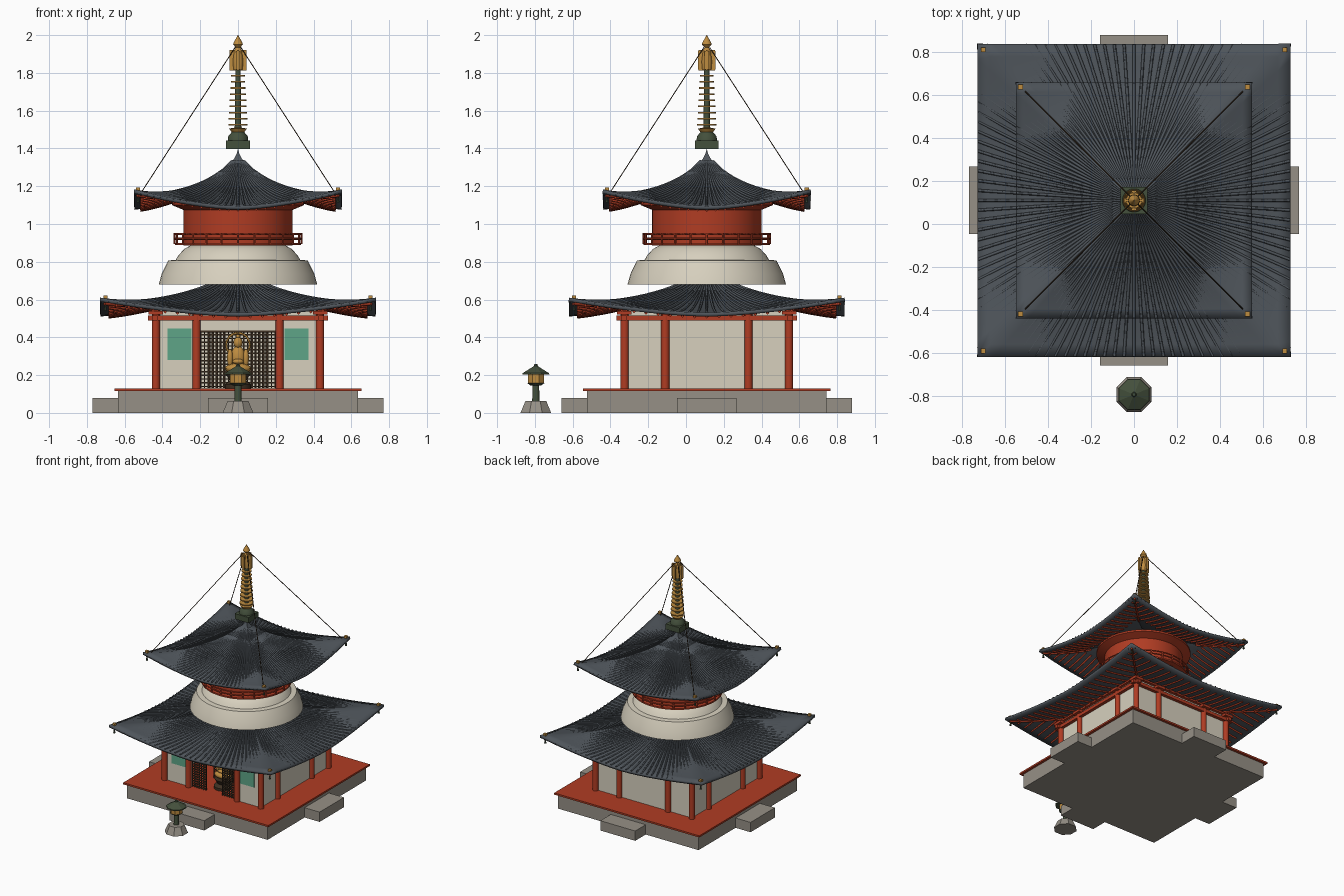
import bpy, bmesh, math
from mathutils import Matrix, Vector

cube = bpy.data.objects.get("Cube")
if cube:
    bpy.data.objects.remove(cube)

CENTRE = Vector((0, 0.11, 0))   # axis of the tower
TAU = math.tau


def material(name, *srgb):
    lin = [((c / 255 + 0.055) / 1.055) ** 2.4 for c in srgb] + [1]
    m = bpy.data.materials.new(name)
    m.use_nodes = True
    m.diffuse_color = lin
    m.node_tree.nodes["Principled BSDF"].inputs["Base Color"].default_value = lin
    return m


RED = material("vermilion", 176, 60, 35)
PLASTER = material("plaster", 215, 208, 190)
STONE = material("stone", 150, 144, 134)
SLATE = material("slate", 78, 84, 90)
GOLD = material("gold", 190, 140, 64)
GREEN = material("window green", 94, 165, 135)
BRONZE = material("dark bronze", 68, 80, 60)
WOOD = material("dark wood", 62, 48, 34)


def finish(name, data, mat, smooth=False):
    ob = bpy.data.objects.new(name, data)
    ob.location = CENTRE
    bpy.context.collection.objects.link(ob)
    data.materials.append(mat)
    if smooth:
        bpy.ops.object.select_all(action='DESELECT')
        ob.select_set(True)
        bpy.context.view_layer.objects.active = ob
        bpy.ops.object.shade_smooth_by_angle(angle=math.radians(35))
    return ob


def mesh_from(bm, name, mat, smooth=False):
    bmesh.ops.recalc_face_normals(bm, faces=bm.faces)
    me = bpy.data.meshes.new(name)
    bm.to_mesh(me)
    bm.free()
    return finish(name, me, mat, smooth)


def turn(k):
    return Matrix.Rotation(k * TAU / 4, 4, 'Z')


def boxes(name, mat, items, turns=1):
    """Boxes given as (centre, size), repeated on the four sides if asked."""
    bm = bmesh.new()
    for k in range(turns):
        for c, s in items:
            bmesh.ops.create_cube(bm, size=1, matrix=turn(k) @ Matrix.Translation(c) @ Matrix.Diagonal((*s, 1)))
    return mesh_from(bm, name, mat)


def lathe(name, mat, profile, n=48, spots=((0, 0),), smooth=True):
    """Closed turned shape from (radius, height) points at each spot."""
    bm = bmesh.new()
    for x, y in spots:
        rings = [[bm.verts.new((x + r * math.cos(TAU * (i + 0.5) / n), y + r * math.sin(TAU * (i + 0.5) / n), z))
                  for i in range(n)] for r, z in profile]
        for a, b in zip(rings, rings[1:]):
            for i in range(n):
                j = (i + 1) % n
                bm.faces.new((a[i], a[j], b[j], b[i]))
        bm.faces.new(rings[0][::-1])
        bm.faces.new(rings[-1])
    return mesh_from(bm, name, mat, smooth)


def balls(name, mat, items):
    bm = bmesh.new()
    for c, s in items:
        bmesh.ops.create_uvsphere(bm, u_segments=16, v_segments=10, radius=1,
                                  matrix=Matrix.Translation(c) @ Matrix.Diagonal((*s, 1)))
    return mesh_from(bm, name, mat, True)


def tubes(name, mat, paths, radius, cyclic=False):
    cu = bpy.data.curves.new(name, 'CURVE')
    cu.dimensions = '3D'
    cu.bevel_depth = radius
    cu.bevel_resolution = 0
    cu.use_fill_caps = True
    for path in paths:
        sp = cu.splines.new('POLY')
        sp.points.add(len(path) - 1)
        sp.use_cyclic_u = cyclic
        for p, co in zip(sp.points, path):
            p.co = (*co, 1)
    return finish(name, cu, mat)


def circle(r, z, n=48):
    return [(r * math.cos(TAU * i / n), r * math.sin(TAU * i / n), z) for i in range(n)]


def roof(label, R, base, rise, lift, start):
    """Curved square roof with tile ribs, rafters and corner ornaments."""
    def raised(t, s):
        return lift * t * t * abs(s) ** 1.6

    def point(t, s, dz=0.0):
        z = base + rise * max(0, 1 - t ** 0.6) ** 1.3 + raised(t, s) + dz
        return Vector((s * t * R, -t * R, z))

    bm = bmesh.new()
    rows, cols = 18, 20
    for k in range(4):
        grid = [[bm.verts.new(turn(k) @ point((i / rows) ** 1.5, 2 * j / cols - 1)) for j in range(cols + 1)]
                for i in range(rows + 1)]
        for a, b in zip(grid, grid[1:]):
            for j in range(cols):
                bm.faces.new((a[j], b[j], b[j + 1], a[j + 1]))
    bmesh.ops.remove_doubles(bm, verts=bm.verts, dist=1e-5)
    bmesh.ops.dissolve_degenerate(bm, edges=bm.edges, dist=1e-6)
    ob = mesh_from(bm, label + "_roof", SLATE, True)
    mod = ob.modifiers.new("thickness", 'SOLIDIFY')
    mod.thickness, mod.offset = 0.02, -1

    # Ribs sink into the surface towards the upturned corners
    ribs, rafters = [], []
    for k in range(4):
        for i in range(-15, 16):
            s = i / 15.8
            t0 = start if i % 2 == 0 else start + 0.12
            ts = [t0 + (0.995 - t0) * j / 11 for j in range(12)]
            ribs.append([turn(k) @ point(t, s, 0.004 - 0.25 * raised(t, s)) for t in ts])
        for i in range(-10, 11):
            x = i * 0.088
            t0 = max(0.58, abs(x) + 0.02)
            ts = [t0 + (0.94 - t0) * j / 4 for j in range(5)]
            rafters.append([turn(k) @ point(t, x / t, -0.027) for t in ts])
        rafters.append([turn(k) @ point(0.5 + 0.47 * j / 5, 1, -0.03) for j in range(6)])
    tubes(label + "_roof_ribs", SLATE, ribs, 0.007)
    tubes(label + "_rafters", RED, rafters, 0.008)
    tip = point(0.962, 1)
    boxes(label + "_corner_caps", GOLD, [(tip + Vector((0, 0, 0.005)), (0.022, 0.022, 0.02))], 4)
    lathe(label + "_wind_bells", BRONZE, [(0.009, tip.z - 0.065), (0.004, tip.z - 0.04), (0.002, tip.z - 0.015)],
          8, [(a * tip.x, b * tip.x) for a in (-1, 1) for b in (-1, 1)])


# Stone base and veranda
boxes("stone_base", STONE, [((0, 0, 0.059), (1.27, 1.27, 0.118))])
boxes("stone_steps", STONE, [((0, -0.7, 0.04), (0.315, 0.14, 0.08))], 4)
boxes("veranda_floor", RED, [((0, 0, 0.123), (1.31, 1.31, 0.014))])

# Lower hall: three closed walls, front wall with a doorway
hall = [((0.42, 0, 0.34), (0.02, 0.86, 0.42)), ((-0.42, 0, 0.34), (0.02, 0.86, 0.42)),
        ((0, 0.42, 0.34), (0.82, 0.02, 0.42)), ((0, -0.42, 0.4925), (0.82, 0.02, 0.115))]
hall += [((s * 0.31, -0.42, 0.2825), (0.22, 0.02, 0.305)) for s in (-1, 1)]
boxes("hall_walls", PLASTER, hall)
boxes("front_windows", GREEN, [((s * 0.31, -0.432, 0.363), (0.128, 0.008, 0.165)) for s in (-1, 1)])
posts = [(0.435, 0.435), (0.22, 0.435), (-0.22, 0.435)]
spots = [tuple((turn(k) @ Vector((x, y, 0))).xy) for k in range(4) for x, y in posts]
lathe("columns", RED, [(0.022, 0.13), (0.022, 0.545)], 16, spots)
boxes("tie_beams", RED, [((0, -0.44, 0.502), (0.955, 0.03, 0.026)), ((0, -0.44, 0.548), (0.93, 0.025, 0.014))], 4)
boxes("column_brackets", RED, [((x, -0.45, 0.53), (0.075, 0.05, 0.02)) for x in (-0.435, -0.22, 0.22, 0.435)], 4)


# Lattice doors
def lattice(x0, x1, y):
    nx = round((x1 - x0) / 0.02)
    bars = [((x0 + (x1 - x0) * i / nx, y, 0.283), (0.007, 0.008, 0.305)) for i in range(nx + 1)]
    bars += [(((x0 + x1) / 2, y, 0.14 + 0.0195 * i), (x1 - x0, 0.008, 0.007)) for i in range(16)]
    return bars


boxes("lattice_doors", WOOD, lattice(-0.198, -0.075, -0.415) + lattice(0.075, 0.198, -0.415))
boxes("rear_lattice", WOOD, lattice(-0.15, 0.15, -0.2))
boxes("door_frame", WOOD, [((0, -0.42, 0.431), (0.4, 0.026, 0.012))])

# Seated statue on a pedestal
lathe("statue_pedestal", WOOD, [(0.07, 0.13), (0.07, 0.15), (0.045, 0.17), (0.065, 0.205)], 16, [(0, -0.3)])
balls("statue", GOLD, [((0, -0.305, 0.235), (0.07, 0.045, 0.028)), ((0, -0.3, 0.295), (0.038, 0.028, 0.06)),
                       ((-0.042, -0.305, 0.29), (0.016, 0.02, 0.048)), ((0.042, -0.305, 0.29), (0.016, 0.02, 0.048)),
                       ((0, -0.325, 0.272), (0.03, 0.02, 0.014)),
                       ((0, -0.3, 0.372), (0.024, 0.024, 0.03)), ((0, -0.3, 0.404), (0.012, 0.012, 0.012))])
tubes("statue_halo", GOLD, [[(0.062 * math.cos(TAU * i / 32), -0.265, 0.36 + 0.062 * math.sin(TAU * i / 32))
                             for i in range(32)]], 0.006, True)

# Roofs
roof("lower", 0.73, 0.53, 0.275, 0.08, 0.2)
roof("upper", 0.55, 1.095, 0.305, 0.088, 0.06)

# White bell-shaped storey, red drum and round balcony
lathe("plaster_bell", PLASTER, [(0.42, 0.68), (0.405, 0.735), (0.37, 0.807), (0.33, 0.81), (0.315, 0.835),
                                (0.285, 0.868), (0.245, 0.89)], 64)
lathe("drum", RED, [(0.29, 0.885), (0.29, 1.075), (0.35, 1.1), (0.35, 1.115)], 64)
lathe("balcony_floor", RED, [(0.335, 0.888), (0.335, 0.9)], 48)
tubes("balcony_rails", RED, [circle(0.335, z) for z in (0.922, 0.947)], 0.006, True)
lathe("balcony_posts", RED, [(0.006, 0.895), (0.006, 0.952)], 6, [p[:2] for p in circle(0.335, 0, 24)])

# Spire
boxes("spire_base", BRONZE, [((0, 0, 1.42), (0.125, 0.125, 0.045))])
lathe("spire_bowl", BRONZE, [(0.055, 1.44), (0.052, 1.465), (0.03, 1.49)], 24)
lathe("spire_lotus", GOLD, [(0.025, 1.475), (0.048, 1.505), (0.02, 1.51)], 16)
lathe("spire_shaft", BRONZE, [(0.018, 1.48), (0.014, 1.83)], 16)
for i in range(9):
    r, z = 0.052 - 0.0019 * i, 1.525 + 0.0325 * i
    lathe("spire_ring", GOLD, [(r, z - 0.004), (r, z + 0.004)], 24)
boxes("spire_flame", GOLD, [((0, -0.022, 1.867), (0.01, 0.045, 0.11)), ((0, -0.042, 1.867), (0.022, 0.008, 0.1))], 4)
lathe("spire_core", GOLD, [(0.024, 1.815), (0.028, 1.86), (0.02, 1.92), (0.012, 1.935), (0.026, 1.95),
                           (0.024, 1.96), (0.001, 2.0)], 16)
tubes("stay_chains", WOOD, [[(a * 0.015, b * 0.015, 1.935), (a * 0.51, b * 0.51, 1.17)]
                            for a in (-1, 1) for b in (-1, 1)], 0.003)

# Garden lantern in front
garden = [(0, -0.905)]
lathe("lantern_foot", STONE, [(0.088, 0), (0.06, 0.062)], 8, garden, False)
lathe("lantern_stem", BRONZE, [(0.02, 0.06), (0.018, 0.15)], 12, garden)
lathe("lantern_tray", BRONZE, [(0.03, 0.145), (0.05, 0.158)], 8, garden, False)
lathe("lantern_box", GOLD, [(0.046, 0.156), (0.046, 0.208)], 8, garden, False)
lathe("lantern_roof", BRONZE, [(0.078, 0.203), (0.076, 0.21), (0.012, 0.247), (0.008, 0.258)], 8, garden, False)
